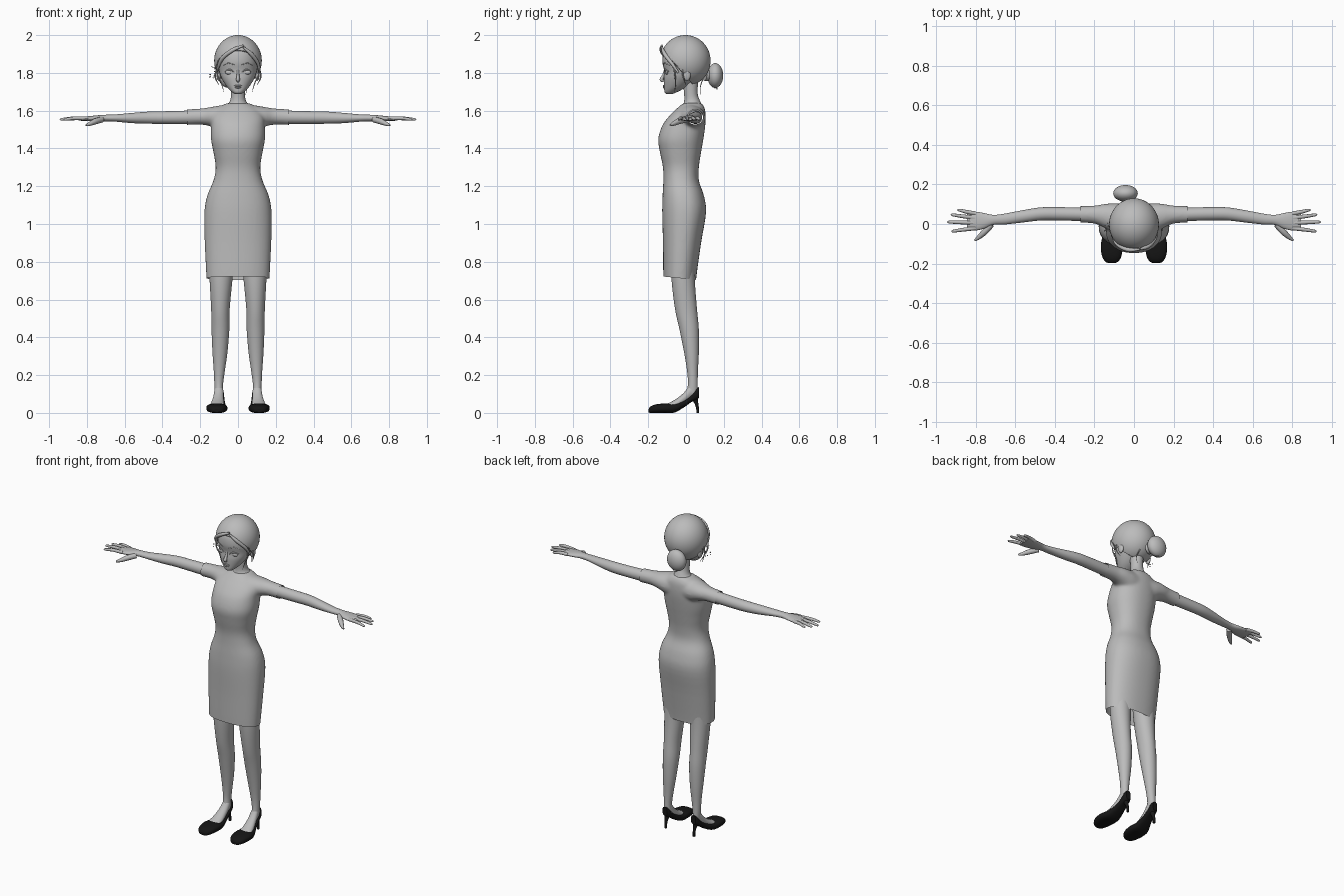
import bpy, bmesh, math, random
from mathutils import Vector

cube = bpy.data.objects.get("Cube")
if cube:
    bpy.data.objects.remove(cube, do_unlink=True)


def material(name, color):
    mat = bpy.data.materials.new(name)
    mat.use_nodes = True
    mat.diffuse_color = color
    mat.node_tree.nodes["Principled BSDF"].inputs["Base Color"].default_value = color
    return mat


GREY = material("plain grey", (0.5, 0.5, 0.5, 1))
BLACK = material("shoe black", (0.008, 0.008, 0.008, 1))


def add_object(name, data, mat, mirror=False):
    obj = bpy.data.objects.new(name, data)
    bpy.context.collection.objects.link(obj)
    data.materials.append(mat)
    if mirror:
        obj.modifiers.new("Mirror", "MIRROR").use_mirror_merge = False
    return obj


def finish(name, bm, mat, mirror=False):
    bmesh.ops.recalc_face_normals(bm, faces=bm.faces[:])
    for face in bm.faces:
        face.smooth = len(face.verts) <= 4
    mesh = bpy.data.meshes.new(name)
    bm.to_mesh(mesh)
    bm.free()
    return add_object(name, mesh, mat, mirror)


def smooth_rows(rows, steps):
    """Catmull-Rom interpolation of section rows."""
    out = []
    for i in range(len(rows) - 1):
        p0, p1, p2 = rows[max(i - 1, 0)], rows[i], rows[i + 1]
        p3 = rows[min(i + 2, len(rows) - 1)]
        for s in range(steps):
            t = s / steps
            out.append([b + t * ((c - a) + t * ((2 * a - 5 * b + 4 * c - d)
                        + t * (3 * b - a - 3 * c + d))) / 2
                        for a, b, c, d in zip(p0, p1, p2, p3)])
    return out + [list(rows[-1])]


def loft(bm, axis, rows, power=2.0, sides=32, steps=4):
    """Skin rings along an axis; a row is (position, min, max, min, max)."""
    rings = []
    for t, a0, a1, b0, b1 in smooth_rows(rows, steps):
        ring = []
        for k in range(sides):
            ang = math.tau * k / sides
            c, s = math.cos(ang), math.sin(ang)
            u = math.copysign(abs(c) ** (2 / power), c)
            v = math.copysign(abs(s) ** (2 / power), s)
            co = [(a0 + a1 + u * (a1 - a0)) / 2, (b0 + b1 + v * (b1 - b0)) / 2]
            co.insert("xyz".index(axis), t)
            ring.append(bm.verts.new(co))
        rings.append(ring)
    for low, high in zip(rings, rings[1:]):
        for k in range(sides):
            n = (k + 1) % sides
            bm.faces.new((low[k], low[n], high[n], high[k]))
    bm.faces.new(rings[0][::-1])
    bm.faces.new(rings[-1])


def lofted(name, axis, rows, mat=GREY, mirror=False, **options):
    bm = bmesh.new()
    loft(bm, axis, rows, **options)
    return finish(name, bm, mat, mirror)


def ball(name, centre, radii, turn=0, mirror=False):
    bm = bmesh.new()
    bmesh.ops.create_uvsphere(bm, u_segments=32, v_segments=20, radius=1)
    bmesh.ops.scale(bm, vec=radii, verts=bm.verts)
    for v in bm.verts:
        v.co.rotate(Vector((0, 0, 1)).rotation_difference(
            Vector((math.sin(turn), 0, math.cos(turn)))))
    bmesh.ops.translate(bm, vec=centre, verts=bm.verts)
    return finish(name, bm, GREY, mirror)


def tube(name, lines, radius, mat=GREY, mirror=False):
    """Tapered tubes; each line is a list of (x, y, z, taper)."""
    curve = bpy.data.curves.new(name, "CURVE")
    curve.dimensions = "3D"
    curve.bevel_depth, curve.bevel_resolution = radius, 3
    curve.use_fill_caps = True
    for line in lines:
        spline = curve.splines.new("POLY")
        rows = smooth_rows(line, 5)
        spline.points.add(len(rows) - 1)
        for point, (x, y, z, taper) in zip(spline.points, rows):
            point.co, point.radius = (x, y, z, 1), taper
        spline.use_smooth = True
    return add_object(name, curve, mat, mirror)


# Dress: torso and sleeves fused, then trimmed open at hem and cuffs
bm = bmesh.new()
torso = [(.64, .16, -.115, .05), (.72, .167, -.12, .055), (.9, .176, -.122, .08),
         (1.06, .178, -.126, .106), (1.15, .163, -.124, .095), (1.23, .13, -.12, .068),
         (1.3, .118, -.122, .068), (1.38, .13, -.138, .08), (1.45, .143, -.147, .092),
         (1.52, .142, -.126, .102), (1.57, .138, -.09, .104), (1.61, .11, -.05, .1),
         (1.64, .06, -.015, .085)]
loft(bm, "z", [(z, -w, w, f, b) for z, w, f, b in torso], power=2.25, sides=48)
for side in (-1, 1):
    sleeve = [(.02, -.05, .1, 1.49, 1.638), (.08, -.05, .104, 1.49, 1.63),
              (.14, -.025, .103, 1.515, 1.62), (.2, .002, .093, 1.526, 1.611),
              (.31, .008, .09, 1.522, 1.605)]
    loft(bm, "x", [(side * r[0], *r[1:]) for r in sleeve])
dress = finish("dress", bm, GREY)
remesh = dress.modifiers.new("Fuse", "REMESH")
remesh.mode, remesh.voxel_size = "VOXEL", .008
soften = dress.modifiers.new("Soften", "SMOOTH")
soften.factor, soften.iterations = .5, 8
bpy.context.view_layer.update()
fused = bpy.data.meshes.new_from_object(
    dress.evaluated_get(bpy.context.evaluated_depsgraph_get()))
dress.modifiers.clear()
bm = bmesh.new()
bm.from_mesh(fused)
for point, normal in (((0, 0, .71), (0, -.1, -1)), ((.27, 0, 0), (1, 0, 0)),
                      ((-.27, 0, 0), (-1, 0, 0))):
    bmesh.ops.bisect_plane(bm, geom=bm.verts[:] + bm.edges[:] + bm.faces[:],
                           plane_co=point, plane_no=normal, clear_outer=True)
for face in bm.faces:
    face.smooth = True
bm.to_mesh(dress.data)
bm.free()

# Neck and head
lofted("neck", "z", [(1.58, -.085, .085, -.03, .09), (1.625, -.064, .064, -.018, .085),
                     (1.65, -.043, .043, -.01, .075), (1.69, -.037, .037, -.01, .062),
                     (1.78, -.04, .04, -.02, .065)])
head = [(1.687, .012, -.1, -.078), (1.697, .03, -.113, -.05), (1.725, .058, -.116, .0),
        (1.77, .086, -.118, .05), (1.81, .1, -.115, .085), (1.86, .106, -.125, .1),
        (1.92, .096, -.115, .09), (1.97, .055, -.07, .05)]
lofted("head", "z", [(z, -w, w, f, b) for z, w, f, b in head], power=2.1)
tube("nose", [[(0, -.11, 1.825, .5), (0, -.118, 1.79, .7), (0, -.13, 1.765, 1),
               (0, -.118, 1.755, .6)]], .01)
ball("upper_lip", (0, -.116, 1.732), (.02, .007, .004))
ball("lower_lip", (0, -.115, 1.723), (.016, .008, .005))
ball("eye", (.045, -.101, 1.803), (.023, .009, .012), mirror=True)
tube("eyelid", [[(.02, -.112, 1.803, .5), (.043, -.111, 1.817, 1),
                 (.072, -.092, 1.808, .5)]], .004, mirror=True)
tube("eyebrow", [[(.02, -.121, 1.842, .6), (.05, -.111, 1.852, 1),
                  (.078, -.089, 1.84, .4)]], .003, mirror=True)
ball("ear", (.102, .005, 1.79), (.012, .02, .032), mirror=True)

# Hair cap trimmed along the hairline, bun and loose locks
bm = bmesh.new()
bmesh.ops.create_uvsphere(bm, u_segments=48, v_segments=32, radius=1)
bmesh.ops.scale(bm, vec=(.126, .133, .135), verts=bm.verts)
bmesh.ops.translate(bm, vec=(0, -.003, 1.865), verts=bm.verts)
bmesh.ops.bisect_plane(bm, geom=bm.verts[:] + bm.edges[:] + bm.faces[:],
                       plane_co=(0, -.12, 1.915), plane_no=(0, -.75, -.66),
                       clear_outer=True)
hair = finish("hair", bm, GREY)
hair.modifiers.new("Thickness", "SOLIDIFY").thickness = .012
ball("hair_bun", (-.043, .155, 1.786), (.062, .042, .066), turn=.2)
tube("bun_band", [[(-.025, .1, 1.79, 1), (-.035, .13, 1.788, .9)]], .034)
tube("fringe", [[(.03, -.127, 1.935, .6), (.07, -.113, 1.9, 1.2),
                 (.106, -.075, 1.85, 1), (.113, -.04, 1.8, .6)],
                [(.03, -.127, 1.945, .6), (-.03, -.13, 1.92, 1.2),
                 (-.085, -.1, 1.875, 1.2), (-.112, -.05, 1.81, .6)]], .009)
tube("loose_lock", [[(.1, -.07, 1.87, .6), (.112, -.06, 1.8, 1),
                     (.09, -.055, 1.75, .8), (.075, -.06, 1.7, .2)],
                    [(.112, -.02, 1.83, .6), (.121, -.015, 1.78, 1),
                     (.1, 0, 1.735, .2)]], .004, mirror=True)
tube("nape_wisp", [[(.03, .09, 1.77, 1), (.045, .075, 1.72, .7), (.04, .08, 1.68, .2)],
                   [(-.07, .15, 1.74, .8), (-.04, .165, 1.715, .6),
                    (-.01, .15, 1.72, .2)]], .003)

# Spray of tiny beads beside the right temple
random.seed(4)
for i in range(14):
    x, y, z = (random.uniform(*r) for r in ((-.155, -.12), (-.04, .02), (1.76, 1.84)))
    ball("hair_bead", (x, y, z), (.003, .003, .003)).data.name = "bead"

# Arms and hands
lofted("arm", "x", [(.18, .012, .082, 1.532, 1.603), (.27, .015, .083, 1.53, 1.6),
                    (.38, .018, .085, 1.53, 1.597), (.47, .018, .084, 1.531, 1.595),
                    (.56, .008, .07, 1.534, 1.588), (.65, -.002, .053, 1.542, 1.58),
                    (.71, -.004, .046, 1.544, 1.578), (.76, -.024, .056, 1.544, 1.574),
                    (.81, -.034, .063, 1.545, 1.568), (.845, -.026, .06, 1.548, 1.564)],
       mirror=True)
fingers = []
for base, tip_x, tip_y in ((.053, .892, .07), (.031, .925, .046),
                           (.006, .943, .01), (-.021, .922, -.036)):
    fingers.append([(.8, base, 1.558, 1.1), ((.8 + tip_x) / 2, (base + tip_y) / 2, 1.56, 1),
                    (tip_x - .01, tip_y, 1.554, .75), (tip_x, tip_y, 1.552, .3)])
tube("fingers", fingers, .0095, mirror=True)
tube("thumb", [[(.72, -.002, 1.553, 1.3), (.755, -.04, 1.543, 1.3), (.785, -.068, 1.53, .9),
                (.805, -.083, 1.523, .4)]], .012, mirror=True)

# Legs and feet
lofted("leg", "z", [(.09, .078, .122, .0, .063), (.15, .079, .125, .01, .062),
                    (.22, .07, .128, .006, .063), (.32, .056, .135, -.01, .068),
                    (.44, .046, .14, -.034, .068), (.55, .044, .142, -.058, .058),
                    (.7, .03, .15, -.076, .047), (.85, .015, .155, -.08, .045)], mirror=True)
lofted("foot", "y", [(-.13, .085, .14, .015, .035), (-.09, .073, .15, .015, .053),
                     (-.05, .073, .143, .02, .075), (-.01, .076, .132, .045, .108),
                     (.025, .077, .125, .07, .15), (.05, .082, .12, .08, .14)], mirror=True)

# Court shoes with slim heels
lofted("shoe", "y", [(-.198, .095, .13, .003, .02), (-.188, .078, .147, 0, .034),
                     (-.16, .063, .162, 0, .045), (-.11, .056, .168, 0, .05),
                     (-.06, .06, .158, .002, .05), (-.01, .068, .138, .03, .068),
                     (.025, .072, .13, .055, .092), (.055, .075, .126, .07, .128),
                     (.07, .085, .117, .08, .137)],
       mat=BLACK, mirror=True, power=2.6)
tube("shoe_heel", [[(.1, .042, .085, 2.6), (.1, .054, .055, 1.4), (.1, .061, .025, 1),
                    (.1, .062, 0, 1)]], .008, mat=BLACK, mirror=True)
